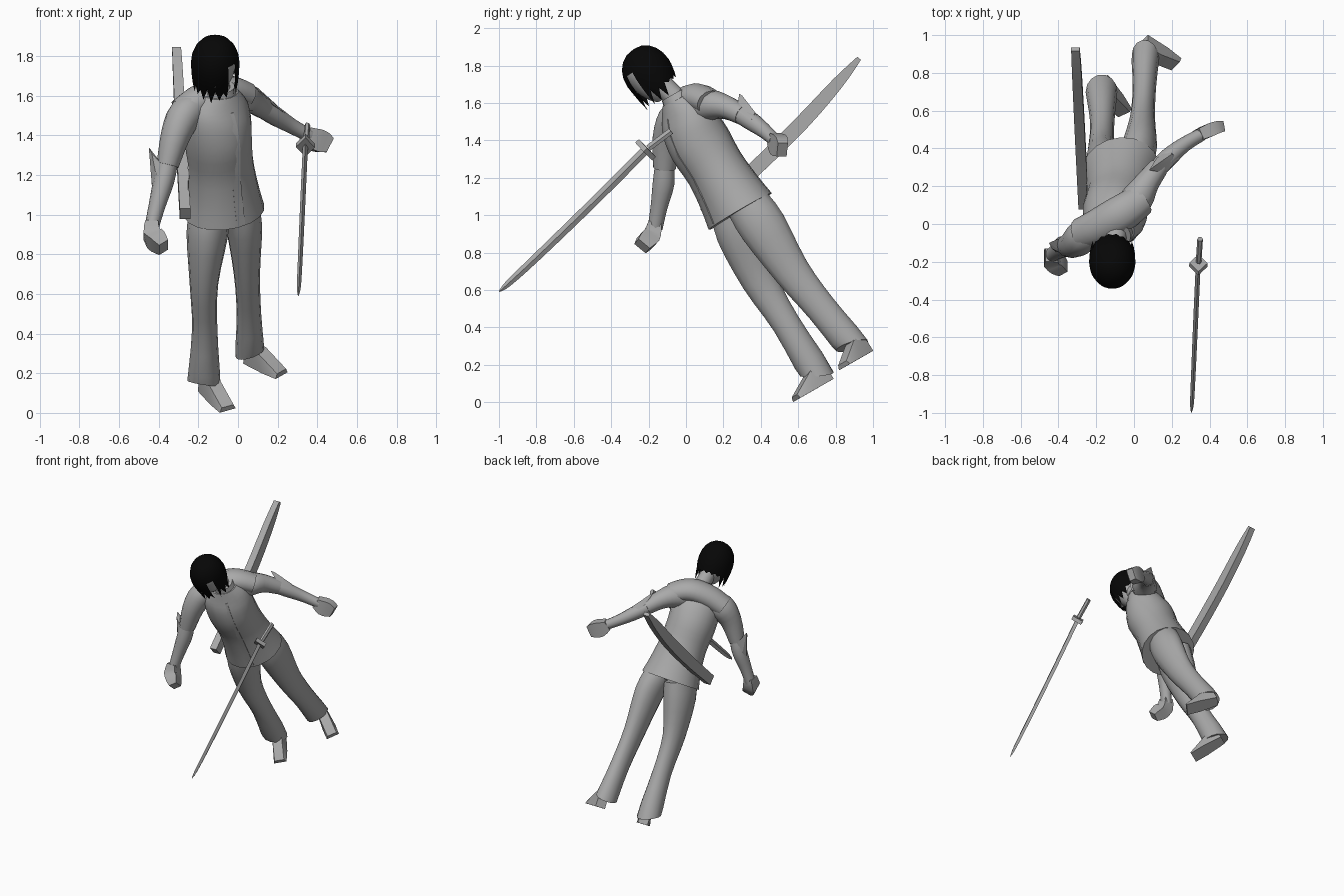
import bpy, bmesh, math
from mathutils import Vector

if "Cube" in bpy.data.objects:
    bpy.data.objects.remove(bpy.data.objects["Cube"])

def material(name, v):
    m = bpy.data.materials.new(name)
    m.diffuse_color = (v, v, v, 1)
    m.use_nodes = True
    m.node_tree.nodes["Principled BSDF"].inputs["Base Color"].default_value = m.diffuse_color
    return m

GREY = material("cloth grey", 0.4)
BLACK = material("hair black", 0.002)

def finish(name, bm, mat=GREY, angle=40):
    bmesh.ops.recalc_face_normals(bm, faces=bm.faces)
    me = bpy.data.meshes.new(name)
    bm.to_mesh(me)
    bm.free()
    me.materials.append(mat)
    ob = bpy.data.objects.new(name, me)
    bpy.context.collection.objects.link(ob)
    bpy.ops.object.select_all(action='DESELECT')
    ob.select_set(True)
    bpy.context.view_layer.objects.active = ob
    if angle:
        bpy.ops.object.shade_smooth_by_angle(angle=math.radians(angle))
    return ob

def loft(name, secs, ref=(1, 0, 0), n=12, steps=3, rot=0.0, end=None, angle=40):
    """Skin elliptical sections (x, y, z, radius along ref, other radius)."""
    rows = []
    for i in range(len(secs) - 1):
        q = [secs[max(0, min(len(secs) - 1, i + k))] for k in (-1, 0, 1, 2)]
        for s in range(steps):
            t = s / steps
            rows.append([0.5 * (2 * b + (c - a) * t + (2 * a - 5 * b + 4 * c - d) * t * t
                                + (3 * b - a - 3 * c + d) * t ** 3) for a, b, c, d in zip(*q)])
    rows.append(list(secs[-1]))
    bm = bmesh.new()
    rings = []
    for i, r in enumerate(rows):
        tan = (Vector(rows[min(i + 1, len(rows) - 1)][:3]) - Vector(rows[max(i - 1, 0)][:3])).normalized()
        if end and i == len(rows) - 1:
            tan = Vector(end).normalized()
        u = Vector(ref)
        u = (u - tan * u.dot(tan)).normalized()
        v = tan.cross(u)
        ring = []
        for k in range(n):
            a = 2 * math.pi * k / n + rot
            ring.append(bm.verts.new(Vector(r[:3]) + u * math.cos(a) * r[3] + v * math.sin(a) * r[4]))
        rings.append(ring)
    for a, b in zip(rings, rings[1:]):
        for k in range(n):
            bm.faces.new((a[k], a[(k + 1) % n], b[(k + 1) % n], b[k]))
    bm.faces.new(rings[0][::-1])
    bm.faces.new(rings[-1])
    return finish(name, bm, angle=angle)

def hull(name, pts):
    bm = bmesh.new()
    for p in pts:
        bm.verts.new(p)
    bmesh.ops.convex_hull(bm, input=bm.verts)
    return finish(name, bm, angle=25)

# Jacket body, twisted and leaning forward
W = Vector((0.84, 0.45, 0.29)).normalized()
A = Vector((-0.03, -0.49, 0.87)).normalized()
F = W.cross(A)
BASE = Vector((-0.07, 0.29, 1.02))
loft("jacket", [(*(BASE + A * t - W * o), w, d) for t, w, d, o in (
    (0, .21, .19, 0), (.12, .185, .172, .003), (.27, .168, .16, .01), (.42, .172, .17, .02),
    (.54, .172, .15, .015), (.62, .15, .115, .005), (.69, .095, .085, 0))], ref=W, n=18)
loft("shoulder_yoke", [(-.285, -.055, 1.515, .075, .085), (-.20, -.02, 1.575, .08, .095),
     (-.10, .035, 1.622, .08, .10), (-.03, .08, 1.625, .075, .095), (.04, .13, 1.60, .07, .085)],
     ref=(0, 0, 1))
loft("collar", [(*(BASE + A * t), w, d) for t, w, d in (
    (.62, .10, .10), (.68, .085, .085), (.72, .075, .075))], ref=W, n=14)

# Thin front placket along the jacket opening
bm = bmesh.new()
edge = []
for t, d in ((.01, .186), (.12, .17), (.27, .157), (.42, .167), (.54, .148), (.62, .112)):
    c = BASE + A * t + F * d
    edge.append([bm.verts.new(c + W * x + F * f) for x, f in
                 ((-.04, -.012), (.005, -.006), (.005, .005), (-.04, -.002))])
for a, b in zip(edge, edge[1:]):
    for k in range(4):
        bm.faces.new((a[k], a[(k + 1) % 4], b[(k + 1) % 4], b[k]))
bm.faces.new(edge[0])
bm.faces.new(edge[-1])
finish("placket", bm)

# Trouser legs with flared hems
loft("right_trouser_leg", [(-.14, .27, 1.04, .10, .14), (-.155, .30, .90, .105, .14),
     (-.172, .395, .65, .072, .10), (-.168, .535, .42, .064, .078), (-.172, .70, .15, .085, .092)],
     n=14, end=(-.15, .1, -1))
loft("left_trouser_leg", [(.00, .33, 1.06, .10, .12), (.03, .41, .94, .092, .13),
     (.045, .565, .70, .066, .10), (.055, .725, .50, .062, .085), (.06, .888, .302, .075, .09)],
     n=14, end=(.3, .3, -.95))

# Wedge shoes
def shoe(name, heel, toe):
    heel, toe = Vector(heel), Vector(toe)
    d = toe - heel
    up = Vector((0, -.5, .86))
    up = (up - d * up.dot(d) / d.length_squared).normalized()
    s = d.normalized().cross(up)
    pts = []
    for f, h, w in ((0, 0, .036), (1, 0, .046), (.6, 0, .048), (1, .025, .034), (.7, .06, .034),
                    (.02, .11, .034), (.4, .10, .034)):
        pts += [heel + d * f + up * h + s * w * k for k in (-1, 1)]
    hull(name, pts)

shoe("right_shoe", (-.17, .775, .117), (-.052, .592, .012))
shoe("left_shoe", (.05, .978, .262), (.22, .848, .188))

# Sleeves and forearms
loft("right_sleeve", [(-.19, -.02, 1.55, .07, .08), (-.265, -.06, 1.505, .088, .095),
     (-.315, -.10, 1.40, .075, .08), (-.355, -.115, 1.25, .056, .06)])
loft("right_forearm", [(-.35, -.115, 1.28, .05, .05), (-.375, -.12, 1.17, .053, .058),
     (-.41, -.145, 1.04, .042, .045), (-.437, -.165, .93, .036, .04)])
loft("left_sleeve", [(-.04, .07, 1.57, .08, .08), (.02, .14, 1.59, .08, .085),
     (.07, .22, 1.575, .064, .066), (.13, .30, 1.535, .054, .054)], ref=(0, 0, 1))
loft("left_forearm", [(.105, .27, 1.55, .048, .046), (.175, .345, 1.505, .05, .05),
     (.265, .42, 1.45, .04, .04), (.36, .475, 1.40, .034, .034)], ref=(0, 0, 1))

# Boxy fists
Q = math.pi / 4
loft("right_hand", [(-.435, -.165, .965, .046, .05), (-.435, -.18, .90, .06, .065),
     (-.405, -.21, .865, .058, .068), (-.375, -.235, .835, .04, .055)], n=4, steps=2, rot=Q, angle=25)
loft("left_hand", [(.34, .47, 1.41, .05, .044), (.385, .49, 1.38, .078, .05),
     (.43, .508, 1.365, .074, .046), (.46, .515, 1.35, .056, .038)], ref=(0, 0, 1), n=4, steps=2, rot=Q, angle=25)

# Pointed elbow guards
hull("right_elbow_guard", [(-.45, -.10, 1.34), (-.435, -.13, 1.31), (-.355, -.17, 1.22),
     (-.36, -.06, 1.22), (-.40, -.16, 1.13), (-.41, -.09, 1.12), (-.435, -.12, 1.15)])
hull("left_elbow_guard", [(.08, .285, 1.65), (.10, .30, 1.64), (.12, .35, 1.56),
     (.17, .27, 1.56), (.19, .40, 1.51), (.24, .35, 1.51), (.20, .37, 1.55)])

# Neck and head, tipped to look down
loft("neck", [(-.09, -.03, 1.60, .06, .06), (-.10, -.10, 1.67, .055, .058),
     (-.112, -.17, 1.74, .06, .06)])
UP = Vector((0, -.55, .835)).normalized()
FACE = Vector((0, -.835, -.55)).normalized()
C = Vector((-.115, -.2, 1.765))

def head_point(x, f, z):
    return C + Vector((1, 0, 0)) * x + FACE * f + UP * z

bm = bmesh.new()
bmesh.ops.create_uvsphere(bm, u_segments=16, v_segments=12, radius=1)
for v in bm.verts:
    x, y, z = v.co
    jaw = 1 - .38 * max(0, -z) ** 1.5
    v.co = head_point(x * .107 * jaw, -y * .118 * jaw + .03 * max(0, -z), z * (.12 if z > 0 else .165))
finish("head", bm)
hull("nose", [head_point(*p) for p in ((0, .115, -.01), (-.016, .11, -.065), (.016, .11, -.065), (0, .135, -.06))])

# Jagged hair cap, parted beside the left cheek
N = 32
bm = bmesh.new()
crown = bm.verts.new(head_point(0, 0, .147))
rings = []
for r in range(1, 9):
    ring = []
    for k in range(N):
        a = 2 * math.pi * k / N
        side, front = math.cos(a), math.sin(a)
        if r <= 5:
            p = r / 5 * math.pi / 2
            rad, z = math.sin(p) ** .9, .147 * math.cos(p)
        else:
            f = (r - 5) / 3
            if front > -.25:
                length = (.155 if k % 2 else .10) + .012 * math.sin(k * 2.3)
            else:
                length = .105 if k % 2 else .09
            rad, z = 1 - .14 * f * f, -length * f
        depth = .138 if front > 0 else .128
        ring.append(bm.verts.new(head_point(side * .123 * rad, front * depth * rad, z)))
    rings.append(ring)
for k in range(N):
    bm.faces.new((crown, rings[0][k], rings[0][(k + 1) % N]))
    for r, (a, b) in enumerate(zip(rings, rings[1:])):
        if k in (3, 4) and r >= 3:
            continue
        bm.faces.new((a[k], b[k], b[(k + 1) % N], a[(k + 1) % N]))
finish("hair", bm, BLACK)

# Curved scabbard on the back
loft("scabbard", [(-.267, .10, 1.005, .038, .05), (-.28, .36, 1.24, .038, .056),
     (-.293, .62, 1.495, .037, .056), (-.303, .81, 1.705, .035, .045), (-.31, .925, 1.838, .032, .018)],
     n=4, rot=Q, angle=20)

# Floating sword: blade, guard, grip
loft("blade", [(.34, -.215, 1.35, .013, .024), (.327, -.50, 1.065, .013, .024),
     (.314, -.80, .775, .012, .022), (.307, -.95, .635, .010, .017), (.304, -.998, .592, .002, .003)],
     n=4, angle=20)
loft("guard", [(.341, -.206, 1.359, .048, .066), (.34, -.226, 1.34, .048, .066)], n=4, steps=1, angle=20)
loft("grip", [(.342, -.20, 1.36, .015, .02), (.35, -.08, 1.45, .015, .02)], n=6, steps=1, angle=20)
